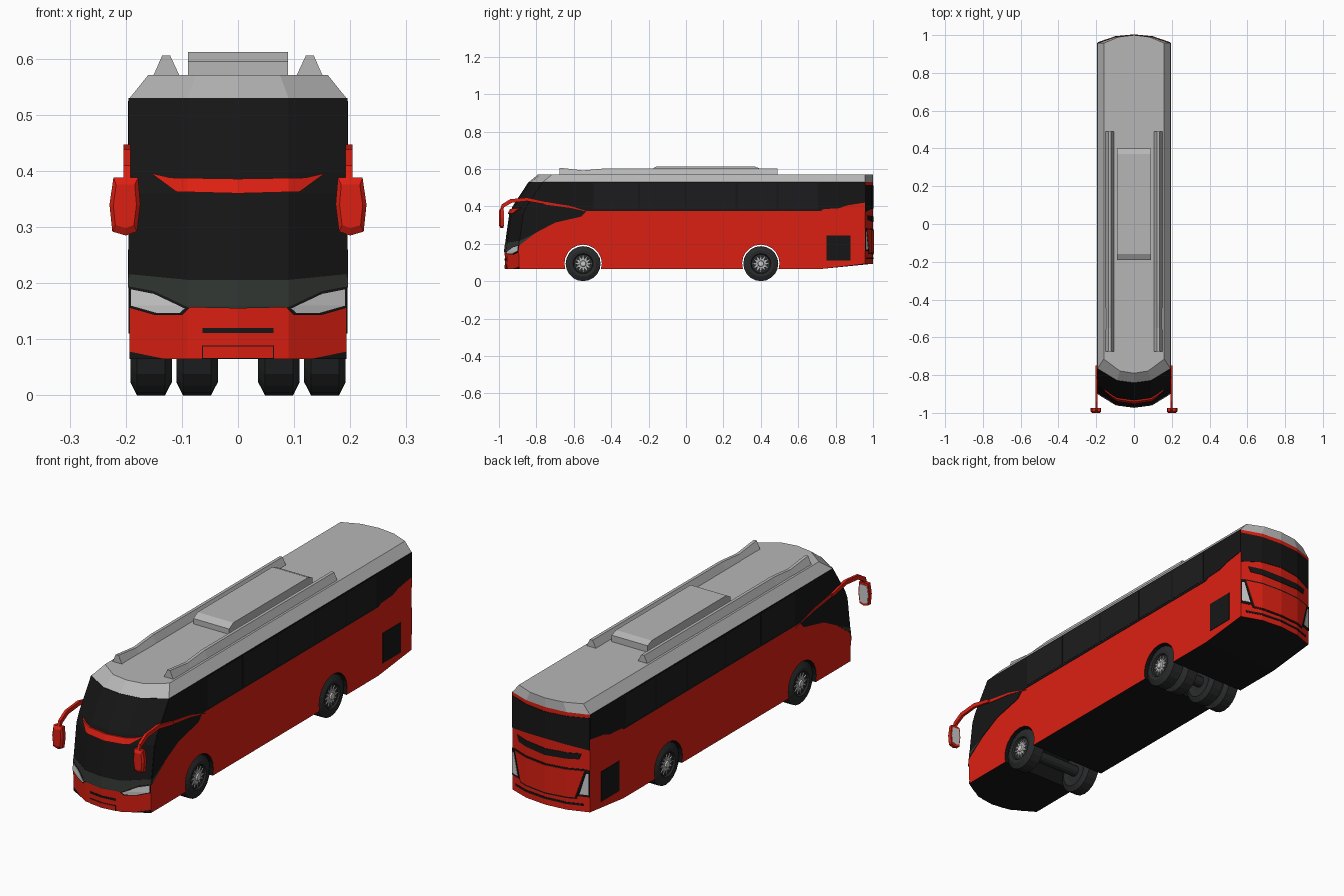
import bpy, bmesh
from math import sin, cos, pi

if "Cube" in bpy.data.objects:
    bpy.data.objects.remove(bpy.data.objects["Cube"])

HW = 0.193                                   # half width of the coach


def material(name, r, g, b):
    m = bpy.data.materials.new(name)
    m.diffuse_color = (r, g, b, 1)
    m.use_nodes = True
    m.node_tree.nodes["Principled BSDF"].inputs["Base Color"].default_value = m.diffuse_color
    return m


RED = material("red_paint", 0.72, 0.014, 0.006)
BLACK = material("black_glass", 0.008, 0.008, 0.008)
PANE = material("window_glass", 0.012, 0.012, 0.013)
DARK = material("dark_panel", 0.03, 0.036, 0.03)
RUBBER = material("rubber", 0.022, 0.023, 0.024)
SILVER = material("silver", 0.47, 0.47, 0.47)
LAMP = material("lamp", 0.55, 0.56, 0.56)


def interp(table, t):
    for (a, p), (b, q) in zip(table, table[1:]):
        if t <= b:
            return p + (q - p) * max(0, t - a) / (b - a)
    return table[-1][1]


# Front lean by height, plus how far nose and tail bow across the width
LEAN = [(0.065, -0.966), (0.16, -0.97), (0.21, -0.964), (0.36, -0.943),
        (0.40, -0.925), (0.53, -0.84), (0.571, -0.79)]
NOSE = [(0, 0), (0.09, 0.012), (HW, 0.075)]
TAIL = [(0, 1.0), (0.1, 0.99), (HW, 0.957)]


def front_y(x, z):
    return interp(LEAN, z) + interp(NOSE, abs(x))


def rear_y(x):
    return interp(TAIL, abs(x))


def finish(bm, name, *mats):
    bmesh.ops.recalc_face_normals(bm, faces=bm.faces)
    me = bpy.data.meshes.new(name)
    bm.to_mesh(me)
    bm.free()
    ob = bpy.data.objects.new(name, me)
    bpy.context.collection.objects.link(ob)
    for m in mats:
        me.materials.append(m)
    return ob


def loft(name, rings, *mats, caps=None):
    """Skin a list of equal rings; caps lists index loops closing the first ring."""
    bm = bmesh.new()
    rows = [[bm.verts.new(p) for p in ring] for ring in rings]
    n = len(rows[0])
    for a, b in zip(rows, rows[1:]):
        for i in range(n):
            j = (i + 1) % n
            bm.faces.new((a[i], a[j], b[j], b[i]))
    for loop in caps or [range(n)]:
        f = bm.faces.new([rows[0][i] for i in loop])
        f.material_index = len(mats) - 1
    bm.faces.new(rows[-1])
    return finish(bm, name, *mats)


def prism(name, pts, axis, a, b, mat):
    """Extrude a 2D outline along x or y."""
    place = {'X': lambda u, v, t: (t, u, v), 'Y': lambda u, v, t: (u, t, v)}[axis]
    return loft(name, [[place(u, v, t) for u, v in pts] for t in (a, b)], mat)


def decal(name, pts, side, mat, d=0.002):
    """Thin panel laid on a body surface: 'front', 'rear', 1 or -1 (sides)."""
    bm = bmesh.new()
    flat = side in (1, -1)
    bm.faces.new([bm.verts.new((0, u, z) if flat else (u, 0, z)) for u, z in pts])
    if not flat:
        cuts = [((x, 0, 0), (1, 0, 0)) for x in (-0.1, -0.09, 0, 0.09, 0.1)]
        cuts += [((0, 0, z), (0, 0, 1)) for z, _ in LEAN[1:-2]]
        for co, no in cuts:
            bmesh.ops.bisect_plane(bm, geom=bm.verts[:] + bm.edges[:] + bm.faces[:],
                                   plane_co=co, plane_no=no, dist=1e-5)
    for v in bm.verts:
        if flat:
            v.co.x = side * HW
        else:
            v.co.y = front_y(v.co.x, v.co.z) if side == 'front' else rear_y(v.co.x)
    out = {'front': (0, -d, 0), 'rear': (0, d, 0)}.get(side) or (side * d, 0, 0)
    ext = bmesh.ops.extrude_face_region(bm, geom=bm.faces[:])
    bmesh.ops.translate(bm, vec=out, verts=[g for g in ext['geom']
                                            if isinstance(g, bmesh.types.BMVert)])
    return finish(bm, name, mat)


def sym(half):
    """Mirror a half outline (u >= 0) into a full one."""
    return half + [(-u, z) for u, z in reversed(half) if u > 0]


def rect(a, b, c, d):
    return [(a, c), (b, c), (b, d), (a, d)]


def plan(z, hw=HW):
    """Horizontal section of the coach at height z."""
    k = hw / HW
    half = [(x * k, front_y(x, z), z) for x in (0, 0.09, HW)] + [(hw, 0.72, z)]
    zr = max(z, 0.092)                       # upswept tail
    half += [(x * k, rear_y(x), zr) for x in (HW, 0.1, 0)]
    return half + [(-x, y, w) for x, y, w in half[-2:0:-1]]


# Body shell with wheel tunnels cut through
body = loft("body", [plan(z) for z, _ in LEAN[:-1]], RED, BLACK,
            caps=[(0, 1, 2, 3, 9, 10, 11), (3, 4, 5, 6, 7, 8, 9)])
AXLES = (-0.55, 0.40)
for y in AXLES:
    arch = [(y + 0.1 * cos(i * pi / 10), 0.095 + 0.1 * sin(i * pi / 10)) for i in range(20)]
    cutter = prism("arch_cutter", arch, 'X', -0.3, 0.3, BLACK)
    cutter.hide_render = True
    mod = body.modifiers.new("arch", 'BOOLEAN')
    mod.object, mod.solver, mod.material_mode = cutter, 'EXACT', 'TRANSFER'
    bpy.context.view_layer.objects.active = body
    bpy.ops.object.modifier_apply(modifier="arch")
    bpy.data.objects.remove(cutter)

# Roof, air conditioner and roof rails
loft("roof", [plan(0.53), plan(0.571, 0.16)], SILVER)
prism("air_conditioner", [(-0.19, 0.565), (-0.19, 0.595), (-0.16, 0.612), (0.37, 0.612),
                          (0.40, 0.6), (0.40, 0.565)], 'X', -0.089, 0.089, SILVER)
for s in (1, -1):
    loft("roof_rail", [[(s * 0.102, y, 0.565), (s * 0.121, y, z), (s * 0.135, y, z),
                        (s * 0.153, y, 0.565)]
                       for y, z in [(-0.675, 0.606), (-0.55, 0.592), (-0.43, 0.603), (0.49, 0.603)]],
         SILVER)

# Front: windscreen, brow, dark panel, lamps, bumper details
decal("windscreen", rect(-HW, HW, 0.205, 0.53), 'front', BLACK)
decal("brow", sym([(0, 0.36), (0.11, 0.363), (0.155, 0.396), (0.12, 0.388), (0, 0.386)]),
      'front', RED, 0.01)
decal("nose_panel", sym([(0, 0.155), (0.09, 0.157), (0.15, 0.184), (HW, 0.192),
                         (HW, 0.216), (0.09, 0.206), (0, 0.206)]), 'front', DARK, 0.003)
for s in (1, -1):
    lamp = [(0.191, 0.189), (0.15, 0.181), (0.095, 0.155), (0.104, 0.147), (0.145, 0.147), (0.191, 0.16)]
    rim = [(HW, 0.194), (0.15, 0.186), (0.087, 0.156), (0.1, 0.143), (0.147, 0.143), (HW, 0.156)]
    decal("headlight_rim", [(s * u, z) for u, z in rim], 'front', BLACK, 0.004)
    decal("headlight", [(s * u, z) for u, z in lamp], 'front', LAMP, 0.006)
    decal("bumper_corner", [(s * 0.13, 0.065), (s * HW, 0.065), (s * HW, 0.078)], 'front', BLACK)
decal("grille_slot", rect(-0.063, 0.063, 0.111, 0.12), 'front', BLACK)
decal("plate_frame", rect(-0.064, 0.064, 0.065, 0.089), 'front', BLACK)
decal("plate_panel", rect(-0.062, 0.062, 0.067, 0.087), 'front', RED, 0.003)

# Rear: window, slot, engine lid, lamps
decal("rear_window", sym([(0, 0.39), (0.1, 0.385), (HW, 0.37), (HW, 0.515), (0, 0.51)]), 'rear', BLACK)
decal("rear_slot", sym([(0, 0.315), (0.15, 0.325), (0.16, 0.352), (0, 0.345)]), 'rear', BLACK)
decal("engine_lid_frame", sym([(0, 0.142), (0.14, 0.146), (0.18, 0.283), (0, 0.278)]), 'rear', BLACK)
decal("engine_lid", sym([(0, 0.149), (0.135, 0.153), (0.173, 0.276), (0, 0.271)]), 'rear', RED, 0.004)
decal("rear_bumper_line", rect(-0.17, 0.17, 0.118, 0.127), 'rear', BLACK)
for s in (1, -1):
    decal("taillight_rim", [(s * u, z) for u, z in
                            [(0.146, 0.16), (HW, 0.16), (HW, 0.28), (0.18, 0.28)]], 'rear', BLACK, 0.003)
    decal("taillight", [(s * u, z) for u, z in
                        [(0.154, 0.17), (0.19, 0.17), (0.19, 0.265), (0.18, 0.265)]], 'rear', LAMP, 0.005)

# Sides: window band, panes, swoosh, vent, mirrors
for s in (1, -1):
    edge = [(front_y(HW, z), z) for z in (0.53, 0.40, 0.36, 0.21)]
    decal("window_band", edge + [(-0.80, 0.26), (-0.70, 0.313), (-0.56, 0.345), (-0.53, 0.375),
                                 (0.72, 0.375), (0.735, 0.385), (0.82, 0.39), (0.86, 0.405),
                                 (0.957, 0.42), (0.957, 0.53)], s, BLACK)
    stops = (-0.50, -0.25, 0.0, 0.27, 0.49, 0.71)
    for a, b in zip(stops, stops[1:]):
        decal("window_pane", rect(a + 0.005, b - 0.005, 0.385, 0.525), s, PANE, 0.003)
    decal("swoosh", [(-0.76, 0.425), (-0.62, 0.402), (-0.50, 0.365), (-0.62, 0.392), (-0.76, 0.41)],
          s, RED, 0.004)
    decal("nose_side_panel", [(front_y(HW, 0.19), 0.192), (-0.86, 0.215), (-0.80, 0.26),
                              (front_y(HW, 0.216), 0.216)], s, DARK, 0.003)
    decal("vent", rect(0.75, 0.88, 0.11, 0.245), s, BLACK)
    prism("mirror_arm", [(-0.995, 0.38), (-0.985, 0.41), (-0.94, 0.438), (-0.85, 0.447),
                         (-0.75, 0.425), (-0.75, 0.41), (-0.85, 0.428), (-0.93, 0.42),
                         (-0.972, 0.396), (-0.98, 0.38)], 'X', s * 0.192, s * 0.204, RED)
    shell = [(0.178, 0.388), (0.222, 0.388), (0.229, 0.34), (0.224, 0.292), (0.2, 0.285),
             (0.18, 0.292), (0.174, 0.34)]

    def shrink(k, y):
        return [(s * (0.202 + (u - 0.202) * k), y, 0.338 + (z - 0.338) * k) for u, z in shell]
    loft("mirror_housing", [shrink(0.75, -1.0), shrink(1, -0.992), shrink(1, -0.975)], RED)
    loft("mirror_glass", [shrink(0.8, -0.976), shrink(0.8, -0.973)], LAMP)


# Wheels: chamfered tyres, rims with spokes; doubled at the rear
def lathe(name, profile, y, s, mat, n=20, star=1.0):
    rings = []
    for x, r in profile:
        rad = [r * (star if i % 2 else 1) for i in range(n)]
        rings.append([(s * x, y + q * cos(2 * pi * i / n), 0.0935 + q * sin(2 * pi * i / n))
                      for i, q in enumerate(rad)])
    return loft(name, rings, mat)


for y in AXLES:
    lathe("axle", [(-0.13, 0.025), (0.13, 0.025)], y, 1, RUBBER, 12)
    for s in (1, -1):
        for dx in (0, -0.082) if y > 0 else (0,):
            lathe("tyre", [(x + dx, r) for x, r in
                           [(0.124, 0.052), (0.118, 0.07), (0.13, 0.0935), (0.18, 0.0935),
                            (0.192, 0.07), (0.19, 0.054), (0.182, 0.05)]], y, s, RUBBER)
        lathe("wheel_spokes", [(0.18, 0.048), (0.186, 0.046)], y, s, SILVER, 24, 0.5)
        lathe("wheel_hub", [(0.18, 0.02), (0.192, 0.014)], y, s, LAMP, 12)
